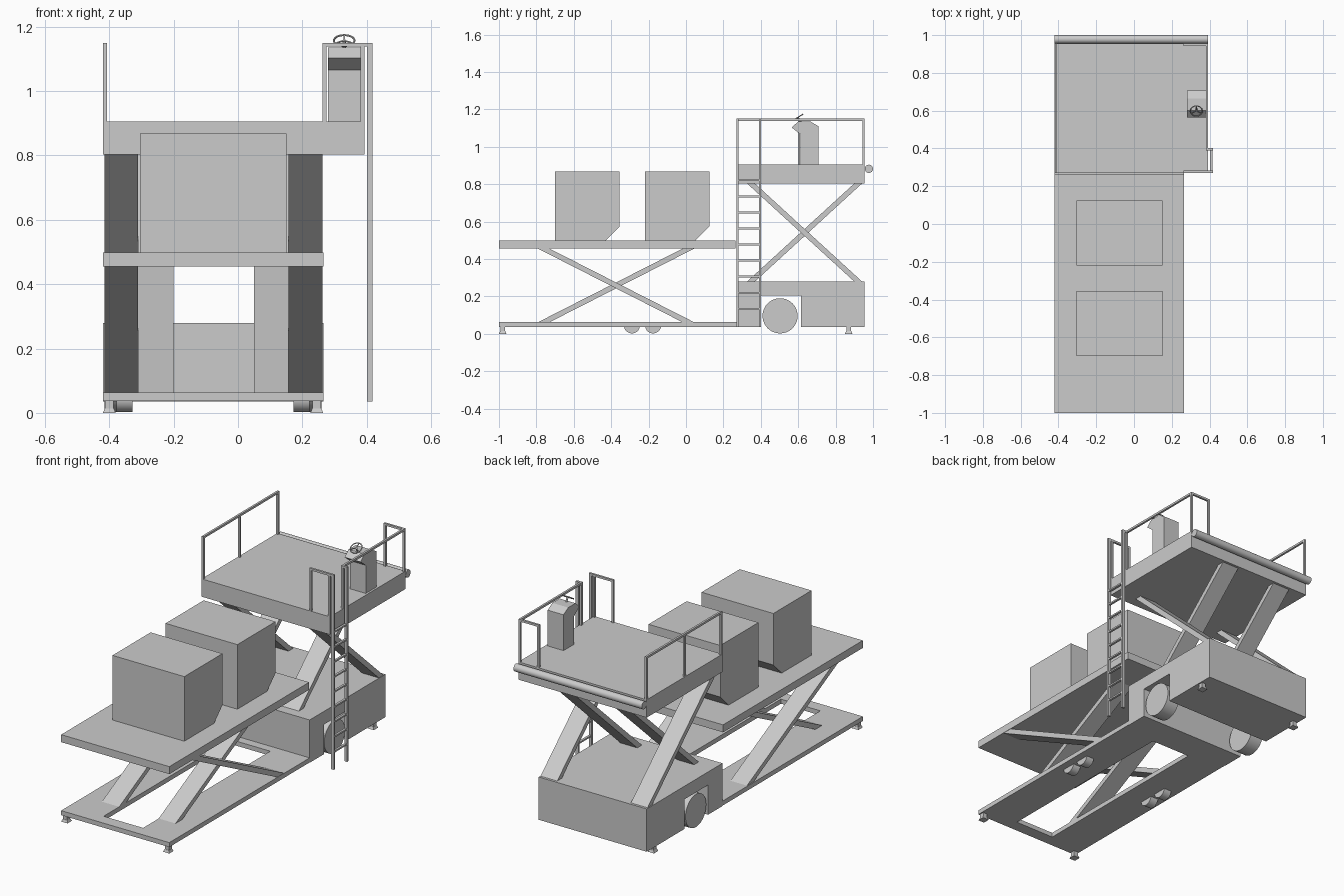
import bpy, bmesh, math
from mathutils import Matrix, Vector

if "Cube" in bpy.data.objects:
    bpy.data.objects.remove(bpy.data.objects["Cube"])

grey = bpy.data.materials.new("plain_grey")
grey.diffuse_color = (0.6, 0.6, 0.6, 1)
grey.use_nodes = True
grey.node_tree.nodes["Principled BSDF"].inputs["Base Color"].default_value = grey.diffuse_color


def finish(name, bm):
    bmesh.ops.recalc_face_normals(bm, faces=bm.faces[:])
    me = bpy.data.meshes.new(name)
    bm.to_mesh(me)
    bm.free()
    me.materials.append(grey)
    ob = bpy.data.objects.new(name, me)
    bpy.context.collection.objects.link(ob)
    return ob


def smooth(ob):
    bpy.ops.object.select_all(action='DESELECT')
    ob.select_set(True)
    bpy.context.view_layer.objects.active = ob
    bpy.ops.object.shade_smooth_by_angle(angle=math.radians(35))


def add_box(bm, x0, x1, y0, y1, z0, z1):
    m = Matrix.Translation(((x0 + x1) / 2, (y0 + y1) / 2, (z0 + z1) / 2))
    m = m @ Matrix.Diagonal((x1 - x0, y1 - y0, z1 - z0, 1))
    bmesh.ops.create_cube(bm, size=1, matrix=m)


def boxes(name, *dims):
    bm = bmesh.new()
    for d in dims:
        add_box(bm, *d)
    return finish(name, bm)


def prism(name, x0, x1, profile):
    """Extrude a (y, z) profile from x0 to x1."""
    bm = bmesh.new()
    f = bm.faces.new([bm.verts.new((x0, y, z)) for y, z in profile])
    r = bmesh.ops.extrude_face_region(bm, geom=[f])
    bmesh.ops.translate(bm, vec=(x1 - x0, 0, 0),
                        verts=[v for v in r["geom"] if isinstance(v, bmesh.types.BMVert)])
    return finish(name, bm)


def disc(name, x0, x1, cy, cz, r, a0=0, a1=2 * math.pi, n=40):
    full = a1 - a0 > 6.28
    pts = [(cy + r * math.cos(a0 + (a1 - a0) * i / n), cz + r * math.sin(a0 + (a1 - a0) * i / n))
           for i in range(n if full else n + 1)]
    smooth(prism(name, x0, x1, pts))


L, R = -0.42, 0.265

# Low front frame with a long opening
bm = bmesh.new()
outer = [bm.verts.new((x, y, 0.037)) for x, y in ((L, -1), (R, -1), (R, 0.27), (L, 0.27))]
inner = [bm.verts.new((x, y, 0.037)) for x, y in ((-0.2, -0.93), (0.05, -0.93), (0.05, 0.22), (-0.2, 0.22))]
ring = [bm.faces.new((outer[i], outer[(i + 1) % 4], inner[(i + 1) % 4], inner[i])) for i in range(4)]
r = bmesh.ops.extrude_face_region(bm, geom=ring)
bmesh.ops.translate(bm, vec=(0, 0, 0.026), verts=[v for v in r["geom"] if isinstance(v, bmesh.types.BMVert)])
finish("front_frame", bm)

# Rear body with wheel recess
prism("rear_body", L, R, [(0.27, 0.035), (0.40, 0.035), (0.40, 0.205), (0.615, 0.205),
                          (0.615, 0.035), (0.955, 0.035), (0.955, 0.28), (0.27, 0.28)])

# Lifting decks and rear bumper roller
boxes("cargo_deck", (L, R, -1, 0.265, 0.455, 0.498))
boxes("operator_platform", (L, 0.393, 0.27, 0.955, 0.803, 0.905))
disc("bumper_roller", L, 0.393, 0.978, 0.882, 0.022)


# Scissor lifts: outer arms rise forward, inner arms rise backward
def scissor(name, y0, y1, w, z0, z1):
    for side, (xo, xi, xe) in {"left": (-0.415, -0.31, -0.2), "right": (0.263, 0.157, 0.05)}.items():
        prism(f"{name}_outer_arm_{side}", xo, xi, [(y1 - w, z0), (y1, z0), (y0 + w, z1), (y0, z1)])
        prism(f"{name}_inner_arm_{side}", xi, xe, [(y0, z0), (y0 + w, z0), (y1, z1), (y1 - w, z1)])


scissor("front_scissor", -0.795, 0.047, 0.062, 0.06, 0.457)
scissor("rear_scissor", 0.325, 0.943, 0.042, 0.278, 0.805)

# Wheels
for side, x0, x1 in (("left", -0.415, -0.335), ("right", 0.18, 0.26)):
    disc(f"drive_wheel_{side}", x0, x1, 0.503, 0.096, 0.094)
for side, x0, x1 in (("left", -0.377, -0.328), ("right", 0.173, 0.222)):
    for i, y in enumerate((-0.289, -0.176)):
        disc(f"small_wheel_{side}_{i}", x0, x1, y, 0.045, 0.043, math.pi, 2 * math.pi, 20)

# Stabiliser feet
for side, x in (("left", -0.4), ("right", 0.245)):
    for end, y in (("front", -0.98), ("rear", 0.87)):
        bm = bmesh.new()
        add_box(bm, x - 0.013, x + 0.013, y - 0.013, y + 0.013, 0.012, 0.038)
        bmesh.ops.create_cone(bm, cap_ends=True, segments=4, radius1=0.028, radius2=0.02, depth=0.014,
                              matrix=Matrix.Translation((x, y, 0.007)) @ Matrix.Rotation(math.pi / 4, 4, 'Z'))
        finish(f"foot_{end}_{side}", bm)

# Cargo containers with a chamfered lower rear edge
for i, y in enumerate((-0.70, -0.22)):
    prism(f"cargo_container_{i}", -0.305, 0.15,
          [(y, 0.498), (y + 0.27, 0.498), (y + 0.345, 0.573), (y + 0.345, 0.868), (y, 0.868)])

# Railings
T, Z0, Z1 = 0.012, 0.9, 1.15
bx = L + 0.001
boxes("left_railing", (bx, bx + T, 0.27, 0.955, Z1 - T, Z1),
      *[(bx, bx + T, y, y + T, Z0, Z1 - T) for y in (0.27, 0.598, 0.943)])
boxes("rear_right_railing", (0.263, 0.393, 0.943, 0.955, Z1 - T, Z1),
      (0.381, 0.393, 0.39, 0.943, Z1 - T, Z1), (0.263, 0.275, 0.943, 0.955, Z0, Z1 - T),
      (0.381, 0.393, 0.943, 0.955, Z0, Z1 - T), (0.381, 0.393, 0.39, 0.402, Z0, Z1 - T))
boxes("front_right_railing", (0.263, 0.402, 0.27, 0.282, Z1 - T, Z1),
      (0.263, 0.275, 0.27, 0.282, Z0, Z1 - T), (0.381, 0.393, 0.27, 0.282, Z0, Z1 - T),
      (0.391, 0.402, 0.39, 0.402, Z1 - T, Z1))

# Ladder
boxes("ladder", (0.401, 0.418, 0.27, 0.282, 0.035, Z1), (0.401, 0.418, 0.39, 0.402, 0.035, Z1),
      *[(0.403, 0.416, 0.282, 0.39, 0.130 + i * 0.0857, 0.139 + i * 0.0857) for i in range(9)])

# Control console
prism("control_console", 0.28, 0.381, [(0.612, 0.905), (0.708, 0.905), (0.708, 1.11), (0.665, 1.135),
                                       (0.60, 1.135), (0.565, 1.103), (0.612, 1.066)])

# Steering wheel: tilted ring with three spokes and a column
tilt = Matrix.Translation((0.33, 0.598, 1.157)) @ Matrix.Rotation(math.radians(32), 4, 'X')
bpy.ops.mesh.primitive_torus_add(major_radius=0.032, minor_radius=0.003, major_segments=32, minor_segments=8)
ring = bpy.context.object
ring.name = "steering_wheel_rim"
ring.matrix_world = tilt
ring.data.materials.append(grey)
smooth(ring)
bm = bmesh.new()
for k in range(3):
    m = tilt @ Matrix.Rotation(math.radians(90 + 120 * k), 4, 'Z') @ Matrix.Translation((0.016, 0, 0))
    bmesh.ops.create_cube(bm, size=1, matrix=m @ Matrix.Diagonal((0.032, 0.005, 0.003, 1)))
bmesh.ops.create_cone(bm, cap_ends=True, segments=16, radius1=0.005, radius2=0.005, depth=0.034,
                      matrix=tilt @ Matrix.Translation((0, 0, -0.016)))
finish("steering_column", bm)
